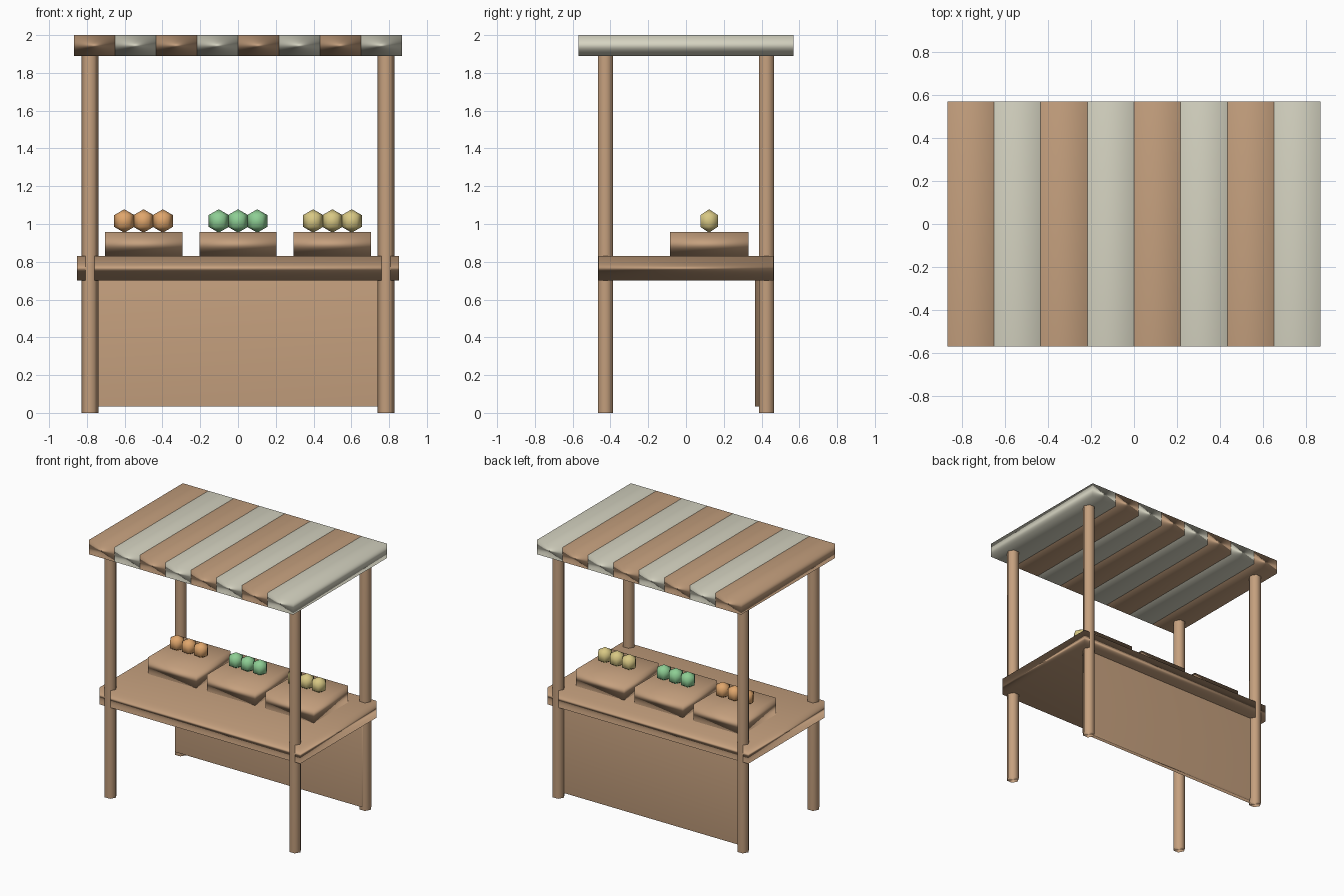
import bpy
import bmesh
from math import radians
from mathutils import Matrix, Vector

cube = bpy.data.objects.get("Cube")
if cube:
    bpy.data.objects.remove(cube, do_unlink=True)


def material(name, *rgb):
    # sRGB 0-255 to linear
    lin = [((c / 255 + 0.055) / 1.055) ** 2.4 for c in rgb] + [1.0]
    mat = bpy.data.materials.new(name)
    mat.use_nodes = True
    mat.diffuse_color = lin
    mat.node_tree.nodes["Principled BSDF"].inputs["Base Color"].default_value = lin
    return mat


wood = material("wood", 197, 160, 126)
cream = material("cream_cloth", 213, 211, 193)
orange = material("orange_fruit", 224, 166, 108)
green = material("green_fruit", 142, 206, 148)
yellow = material("yellow_fruit", 216, 200, 132)


def finish(name, bm, mat, weighted=True):
    mesh = bpy.data.meshes.new(name)
    for face in bm.faces:
        face.smooth = True
    bm.to_mesh(mesh)
    bm.free()
    mesh.materials.append(mat)
    obj = bpy.data.objects.new(name, mesh)
    bpy.context.collection.objects.link(obj)
    if weighted:
        # soft shading in which the broad faces dominate
        mod = obj.modifiers.new("weighted_normals", "WEIGHTED_NORMAL")
        mod.mode = "FACE_AREA"
    return obj


def box(name, low, high, mat):
    low, high = Vector(low), Vector(high)
    bm = bmesh.new()
    bmesh.ops.create_cube(bm, size=1, matrix=Matrix.Translation((low + high) / 2)
                          @ Matrix.Diagonal((*(high - low), 1)))
    return finish(name, bm, mat)


QUARTER = Matrix.Rotation(radians(90), 4, "Z")  # puts corners on the x axis


def post(name, x, y, height, radius):
    bm = bmesh.new()
    bmesh.ops.create_cone(bm, cap_ends=True, segments=6, radius1=radius,
                          radius2=radius, depth=height,
                          matrix=Matrix.Translation((x, y, height / 2)) @ QUARTER)
    return finish(name, bm, wood)


def fruit(name, x, y, z, radius, mat):
    bm = bmesh.new()
    bmesh.ops.create_uvsphere(bm, u_segments=6, v_segments=3, radius=radius,
                              matrix=Matrix.Translation((x, y, z)) @ QUARTER)
    return finish(name, bm, mat, weighted=False)


# Four hexagonal posts
for side, sx in (("right", -1), ("left", 1)):
    for end, sy in (("front", -1), ("back", 1)):
        post(f"{end}_{side}_post", sx * 0.784, sy * 0.4265, 1.91, 0.045)

# Counter top and back panel
box("counter_top", (-0.853, -0.4625, 0.70), (0.853, 0.4625, 0.83), wood)
box("back_panel", (-0.79, 0.365, 0.035), (0.79, 0.425, 0.72), wood)

# Striped canopy
STRIPES, HALF = 8, 0.868
width = 2 * HALF / STRIPES
for i in range(STRIPES):
    x = -HALF + i * width
    box(f"canopy_stripe_{i + 1}", (x, -0.57, 1.89), (x + width, 0.57, 2.0),
        cream if i % 2 else wood)

# Crates, each with a row of three fruit
ROW_Y = 0.122
for label, cx, mat in (("orange", -0.5, orange), ("green", 0, green),
                       ("yellow", 0.5, yellow)):
    box(f"{label}_crate", (cx - 0.205, ROW_Y - 0.208, 0.825),
        (cx + 0.205, ROW_Y + 0.208, 0.957), wood)
    for k in (-1, 0, 1):
        fruit(f"{label}_fruit_{k + 2}", cx + k * 0.102, ROW_Y, 1.016, 0.062, mat)
